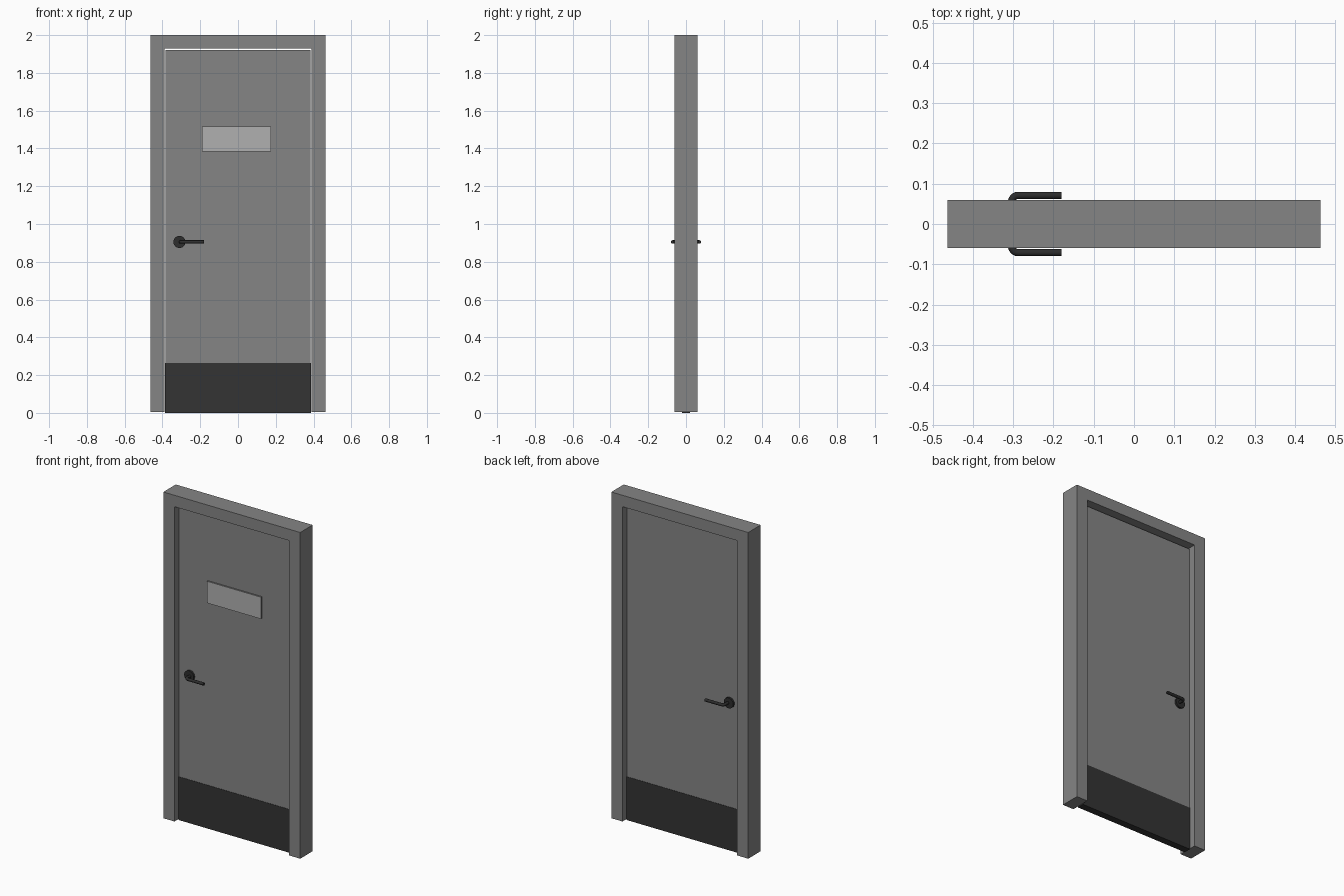
import bpy, bmesh, math
from mathutils import Vector, Matrix

cube = bpy.data.objects.get("Cube")
if cube:
    bpy.data.objects.remove(cube, do_unlink=True)


def make_material(name, value):
    mat = bpy.data.materials.new(name)
    mat.use_nodes = True
    colour = (value, value, value, 1)
    mat.diffuse_color = colour
    mat.node_tree.nodes["Principled BSDF"].inputs["Base Color"].default_value = colour
    return mat


grey = make_material("mid grey", 0.235)
light = make_material("light grey", 0.434)
dark = make_material("charcoal", 0.034)
black = make_material("near black", 0.026)


def finish(name, bm, *mats):
    bmesh.ops.recalc_face_normals(bm, faces=bm.faces)
    mesh = bpy.data.meshes.new(name)
    bm.to_mesh(mesh)
    bm.free()
    for mat in mats:
        mesh.materials.append(mat)
    obj = bpy.data.objects.new(name, mesh)
    bpy.context.collection.objects.link(obj)
    return obj


def box(name, low, high, *mats):
    low, high = Vector(low), Vector(high)
    bm = bmesh.new()
    bmesh.ops.create_cube(bm, size=1)
    bmesh.ops.scale(bm, vec=high - low, verts=bm.verts)
    bmesh.ops.translate(bm, vec=(low + high) / 2, verts=bm.verts)
    return finish(name, bm, *mats)


# Frame: one arch-shaped profile pushed through the wall depth
W, D, IN, FOOT, HEAD = 0.463, 0.06, 0.388, 0.005, 1.93
outline = [(-W, FOOT), (-W, 2), (W, 2), (W, FOOT),
           (IN, FOOT), (IN, HEAD), (-IN, HEAD), (-IN, FOOT)]
bm = bmesh.new()
face = bm.faces.new([bm.verts.new((x, -D, z)) for x, z in outline])
new = bmesh.ops.extrude_face_region(bm, geom=[face])["geom"]
bmesh.ops.translate(bm, vec=(0, 2 * D, 0),
                    verts=[v for v in new if isinstance(v, bmesh.types.BMVert)])
finish("door_frame", bm, grey)

# Door leaf with a kick plate wrapped round its foot
T = 0.02
box("door_leaf", (-0.385, -T, 0.01), (0.385, T, 1.92), grey)
box("kick_plate", (-0.386, -T - 0.002, 0), (0.386, T + 0.002, 0.265), dark)

# Wall plate on the front: grey edges, light face
plate = box("front_plate", (-0.19, -T - 0.01, 1.383), (0.175, -T, 1.516), grey, light)
for poly in plate.data.polygons:
    poly.material_index = int(poly.normal.y < -0.9)


# Lever handles, one on each side
def rose(name, side):
    bm = bmesh.new()
    bmesh.ops.create_cone(bm, cap_ends=True, segments=24,
                          radius1=0.032, radius2=0.032, depth=0.012)
    bmesh.ops.transform(bm, verts=bm.verts,
                        matrix=Matrix.Translation((-0.31, side * (T + 0.006), 0.905))
                        @ Matrix.Rotation(math.pi / 2, 4, "X"))
    return finish(name, bm, black)


def lever(name, side, radius=0.009, sides=12):
    # Path leaves the door, turns a quarter circle, then runs along it
    bend, neck, reach = 0.016, -0.304, 0.071
    path = [(neck, T, 0)]
    for i in range(7):
        a = math.pi / 2 * i / 6
        path.append((neck + bend * (1 - math.cos(a)),
                     reach - bend + bend * math.sin(a), a))
    path.append((-0.18, reach, math.pi / 2))
    bm = bmesh.new()
    rings = []
    for x, y, a in path:
        ring = []
        for k in range(sides):
            t = math.tau * k / sides
            r = radius * math.cos(t)
            ring.append(bm.verts.new((x + r * math.cos(a), side * (y - r * math.sin(a)),
                                      0.905 + radius * math.sin(t))))
        rings.append(ring)
    for one, two in zip(rings, rings[1:]):
        for k in range(sides):
            n = (k + 1) % sides
            bm.faces.new((one[k], one[n], two[n], two[k]))
    bm.faces.new(rings[0])
    bm.faces.new(rings[-1])
    return finish(name, bm, black)


handles = []
for label, side in (("front", -1), ("back", 1)):
    handles += [rose(label + "_handle_rose", side), lever(label + "_handle_lever", side)]

bpy.ops.object.select_all(action="DESELECT")
for obj in handles:
    obj.select_set(True)
bpy.context.view_layer.objects.active = handles[0]
bpy.ops.object.shade_smooth_by_angle(angle=math.radians(40))
